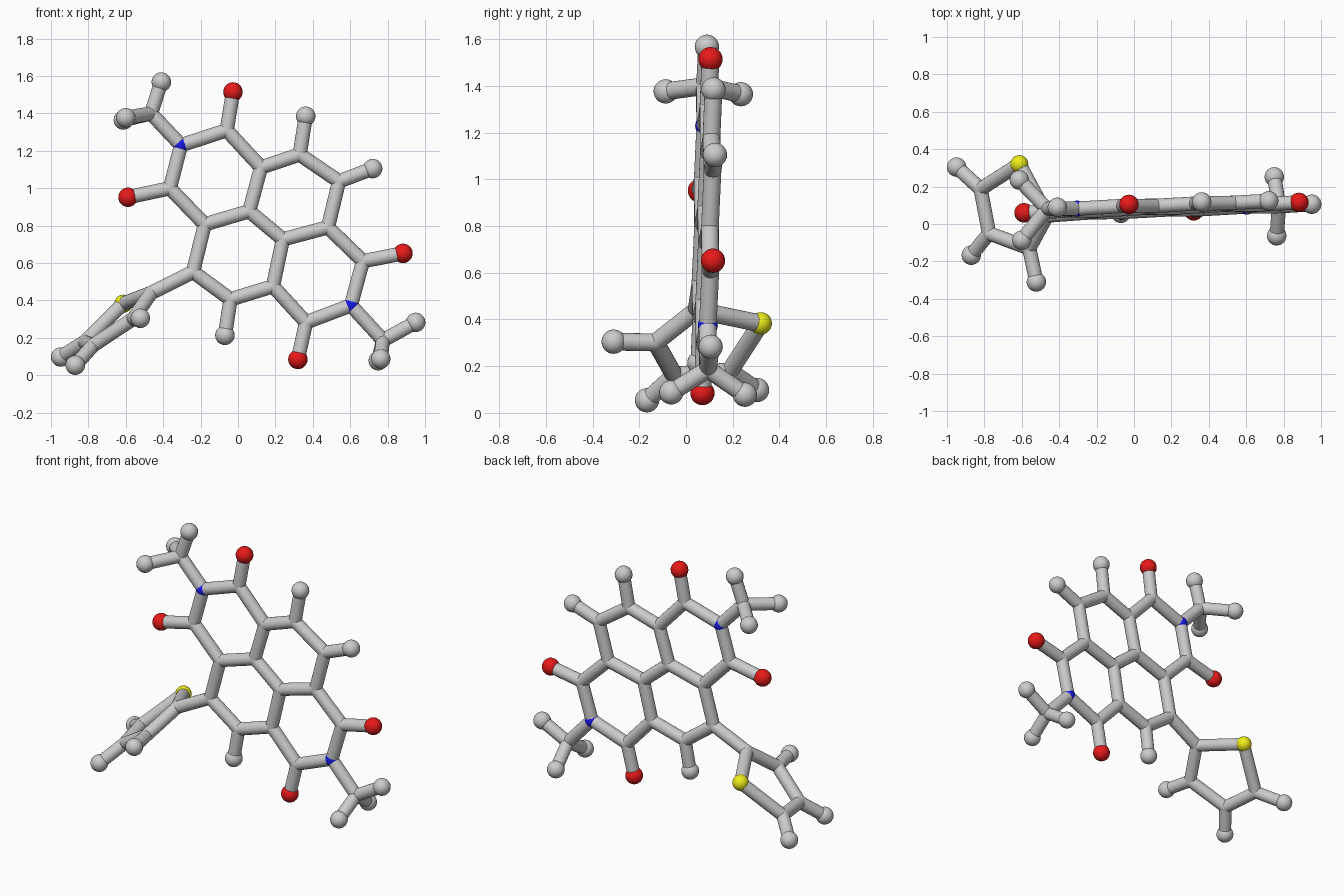
import bpy, bmesh
from mathutils import Vector, Matrix

if "Cube" in bpy.data.objects:
    bpy.data.objects.remove(bpy.data.objects["Cube"])

BOND_R, NITROGEN_R, BALL_R, SULFUR_R = 0.038, 0.043, 0.052, 0.048


def flat(x, z):
    """Point on the slightly tilted plane of the fused rings."""
    return Vector((x, 0.053 + 0.045 * x + 0.035 * z, z))


# Joints of the flat fused rings and their end balls
P = {
    "N1": flat(-0.305, 1.23), "C2": flat(-0.06, 1.31), "O2": flat(-0.027, 1.515),
    "C3": flat(0.123, 1.112), "C4": flat(0.33, 1.18), "H4": flat(0.362, 1.385),
    "C5": flat(0.54, 1.037), "H5": flat(0.72, 1.105), "C6": flat(0.481, 0.791),
    "C7": flat(0.24, 0.727), "C8": flat(0.06, 0.877), "C9": flat(-0.178, 0.807),
    "C10": flat(-0.364, 1.0), "O10": flat(-0.588, 0.952), "C11": flat(-0.24, 0.553),
    "C12": flat(-0.04, 0.406), "H12": flat(-0.07, 0.214), "C13": flat(0.187, 0.476),
    "C14": flat(0.364, 0.283), "O14": flat(0.32, 0.085), "N15": flat(0.604, 0.374),
    "C16": flat(0.668, 0.61), "O16": flat(0.882, 0.652),
    # left and right three-pronged ends
    "CL": flat(-0.465, 1.40), "HL1": flat(-0.41, 1.568),
    "HL2": Vector((-0.613, 0.235, 1.365)), "HL3": Vector((-0.6, -0.087, 1.377)),
    "CR": flat(0.775, 0.187), "HR1": flat(0.95, 0.283),
    "HR2": Vector((0.75, 0.252, 0.078)), "HR3": Vector((0.763, -0.063, 0.088)),
    # twisted five-sided ring
    "T1": Vector((-0.465, 0.045, 0.44)), "S": Vector((-0.613, 0.32, 0.383)),
    "T2": Vector((-0.56, -0.13, 0.302)), "H21": Vector((-0.522, -0.31, 0.305)),
    "T3": Vector((-0.775, -0.05, 0.16)), "H31": Vector((-0.87, -0.167, 0.054)),
    "T4": Vector((-0.82, 0.187, 0.178)), "H41": Vector((-0.948, 0.304, 0.098)),
}

# Rods, grouped by part
BONDS = {
    "fused_ring_rods": "N1-C2-C3-C4-C5-C6-C7-C8-C9-C10-N1 C3-C8 C9-C11-C12-C13-C7 "
                       "C13-C14-N15-C16-C6",
    "side_rods": "C2-O2 C4-H4 C5-H5 C10-O10 C12-H12 C14-O14 C16-O16",
    "left_prong_rods": "N1-CL CL-HL1 CL-HL2 CL-HL3",
    "right_prong_rods": "N15-CR CR-HR1 CR-HR2 CR-HR3",
    "five_ring_rods": "C11-T1-S-T4-T3-T2-T1 T2-H21 T3-H31 T4-H41",
}


def material(name, color):
    m = bpy.data.materials.new(name)
    m.diffuse_color = color
    m.use_nodes = True
    m.node_tree.nodes["Principled BSDF"].inputs["Base Color"].default_value = m.diffuse_color
    return m


def finish(bm, name, mat=None):
    for f in bm.faces:
        f.smooth = True
    mesh = bpy.data.meshes.new(name)
    bm.to_mesh(mesh)
    bm.free()
    if mat:
        mesh.materials.append(mat)
    ob = bpy.data.objects.new(name, mesh)
    bpy.context.collection.objects.link(ob)


def add_rod(bm, a, b):
    d = b - a
    rot = d.to_track_quat("Z", "Y").to_matrix().to_4x4()
    bmesh.ops.create_cone(bm, segments=20, radius1=BOND_R, radius2=BOND_R,
                          depth=d.length, cap_ends=False,
                          matrix=Matrix.Translation((a + b) / 2) @ rot)


def balls(name, keys, radius, mat=None):
    bm = bmesh.new()
    for k in keys:
        bmesh.ops.create_uvsphere(bm, u_segments=24, v_segments=14, radius=radius,
                                  matrix=Matrix.Translation(P[k]))
    finish(bm, name, mat)


for part, chains in BONDS.items():
    bm = bmesh.new()
    for chain in chains.split():
        keys = chain.split("-")
        for a, b in zip(keys, keys[1:]):
            add_rod(bm, P[a], P[b])
    finish(bm, part)

# Balls and joints by kind
balls("rod_joints", [k for k in P if k[0] in "CT"], BOND_R)
balls("grey_end_balls", [k for k in P if k[0] == "H"], BALL_R)
balls("red_end_balls", [k for k in P if k[0] == "O"], BALL_R,
      material("red", (0.8, 0.01, 0.01, 1)))
balls("blue_joints", ["N1", "N15"], NITROGEN_R, material("blue", (0.01, 0.01, 0.8, 1)))
balls("yellow_ball", ["S"], SULFUR_R, material("yellow", (0.85, 0.85, 0.01, 1)))
